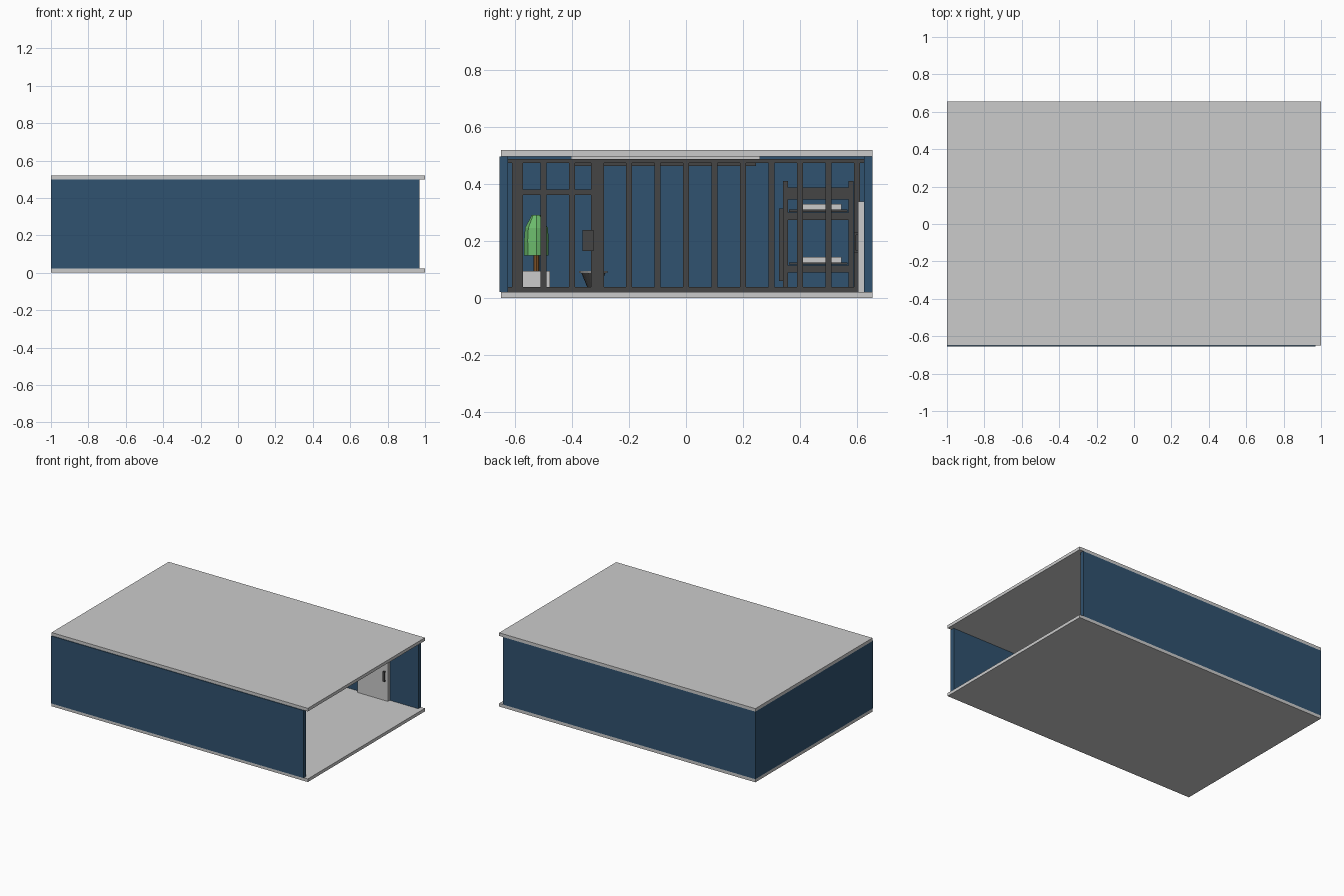
import bpy, math

if "Cube" in bpy.data.objects:
    bpy.data.objects.remove(bpy.data.objects["Cube"])


def material(name, rgb):
    m = bpy.data.materials.new(name)
    m.diffuse_color = (*rgb, 1)
    m.use_nodes = True
    m.node_tree.nodes["Principled BSDF"].inputs["Base Color"].default_value = m.diffuse_color
    return m


BLUE = material("wall_blue", (0.03, 0.085, 0.16))
DARK = material("dark_metal", (0.06, 0.06, 0.06))
GREEN = material("leaf_green", (0.15, 0.5, 0.15))
BROWN = material("bark_brown", (0.2, 0.08, 0.02))


def finish(name, mat):
    o = bpy.context.object
    o.name = name
    if mat:
        o.data.materials.append(mat)
    return o


def box(name, x, y, z, mat=None):
    """Box from (min, max) ranges on each axis."""
    bpy.ops.mesh.primitive_cube_add(
        size=1, location=[sum(r) / 2 for r in (x, y, z)])
    bpy.context.object.scale = [r[1] - r[0] for r in (x, y, z)]
    bpy.ops.object.transform_apply(location=False, rotation=False)
    return finish(name, mat)


def cone(name, x, y, z, r1, r2, sides, mat=None, stretch=1):
    """Tapered prism standing between two heights."""
    bpy.ops.mesh.primitive_cone_add(
        vertices=sides, radius1=r1, radius2=r2, depth=z[1] - z[0],
        location=(x, y, sum(z) / 2))
    bpy.context.object.scale.x = stretch
    return finish(name, mat)


FLOOR, CEIL = 0.022, 0.498

# room shell, open on the right
box("floor", (-1, 1), (-0.65, 0.655), (0, FLOOR))
box("ceiling", (-1, 1), (-0.65, 0.655), (CEIL, 0.52))
box("front_wall", (-1, 0.97), (-0.655, -0.625), (FLOOR, CEIL), BLUE)
box("back_wall", (-1, 0.97), (0.625, 0.655), (FLOOR, CEIL), BLUE)
box("left_wall", (-1, -0.97), (-0.625, 0.625), (FLOOR, CEIL), BLUE)

# corridor door with pull handle
box("corridor_door", (0.51, 0.747), (0.604, 0.625), (FLOOR, 0.34))
box("door_handle_grip", (0.715, 0.73), (0.59, 0.596), (0.16, 0.23), DARK)
for i, z in enumerate((0.16, 0.222)):
    box(f"door_handle_mount_{i}", (0.715, 0.73), (0.596, 0.604), (z, z + 0.008), DARK)

# barred partition
BX = 0.28
bar_x = (BX - 0.01, BX + 0.01)
box("partition_bottom_rail", bar_x, (-0.625, 0.625), (FLOOR, 0.04), DARK)
box("partition_top_rail", bar_x, (-0.625, 0.625), (0.475, 0.488), DARK)
for i in range(13):
    y = -0.6 + 0.1 * i
    box(f"bar_{i}", (BX - 0.009, BX + 0.009), (y - 0.01, y + 0.01), (0.04, 0.475), DARK)

# barred gate frame and lock
gate_x = (BX - 0.013, BX + 0.013)
box("gate_left_post", gate_x, (-0.608, -0.572), (0.04, 0.475), DARK)
box("gate_right_post", gate_x, (-0.333, -0.288), (0.04, 0.475), DARK)
box("gate_head_rail", gate_x, (-0.572, -0.333), (0.362, 0.382), DARK)
box("gate_lock", (BX - 0.02, BX + 0.02), (-0.363, -0.325), (0.165, 0.24), DARK)

# ceiling light
box("light_base", (-0.46, -0.24), (-0.404, 0.26), (0.488, CEIL))
box("light_frame", (-0.44, -0.26), (-0.39, 0.245), (0.464, 0.488), DARK)

# bunk bed along the back wall
X0, X1 = -0.95, -0.4
for i, x in enumerate((X0, X1 - 0.02)):
    for j, y in enumerate((0.34, 0.57)):
        box(f"bunk_post_{i}{j}", (x, x + 0.02), (y, y + 0.018), (FLOOR, 0.412), DARK)
    box(f"bunk_end_board_{i}", (x + 0.004, x + 0.016), (0.358, 0.57), (0.347, 0.388), DARK)
for name, z in (("lower", 0.09), ("upper", 0.275)):
    box(f"{name}_bunk_base", (X0, X1), (0.345, 0.583), (z, z + 0.025), DARK)
    box(f"{name}_mattress", (X0 + 0.03, X1 - 0.03), (0.362, 0.566), (z + 0.028, z + 0.036), DARK)
    box(f"{name}_pillow", (X0 + 0.04, X0 + 0.14), (0.395, 0.545), (z + 0.036, z + 0.055))

# bunk ladder
for i, x in enumerate((-0.58, -0.48)):
    box(f"ladder_rail_{i}", (x, x + 0.012), (0.327, 0.34), (0.06, 0.315), DARK)
for i in range(4):
    z = 0.09 + 0.06 * i
    box(f"ladder_rung_{i}", (-0.568, -0.48), (0.33, 0.338), (z, z + 0.01), DARK)

# toilet by the left wall
cone("toilet_bowl", -0.87, -0.325, (FLOOR, 0.088), 0.015, 0.042, 16, DARK, 1.3)
cone("toilet_seat", -0.87, -0.325, (0.088, 0.095), 0.05, 0.05, 16, None, 1.3)

# potted tree in the cell corner
TX, TY = -0.87, -0.525
box("tree_pot", (TX - 0.047, TX + 0.047), (TY - 0.047, TY + 0.047), (FLOOR, 0.095))
cone("tree_trunk", TX, TY, (0.09, 0.16), 0.011, 0.011, 8, BROWN)
cone("leaves_lower", TX, TY, (0.15, 0.195), 0.043, 0.043, 8, GREEN)
cone("leaves_middle", TX, TY, (0.195, 0.247), 0.044, 0.04, 8, GREEN)
cone("leaves_top", TX, TY, (0.247, 0.292), 0.04, 0.016, 8, GREEN)
